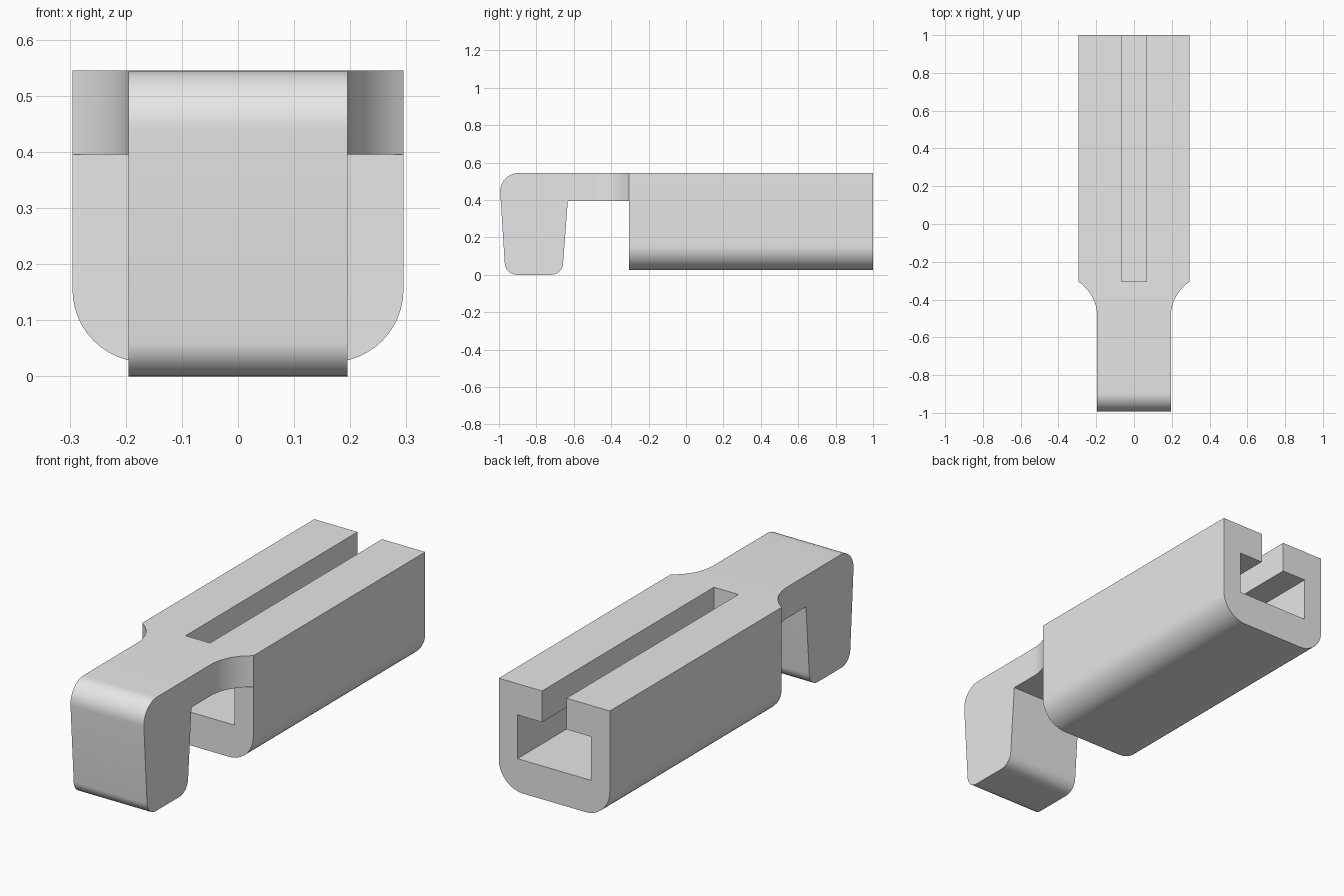
import bpy, bmesh
from math import radians, sin, cos, sqrt, tan
from mathutils import Vector

cube = bpy.data.objects.get("Cube")
if cube:
    bpy.data.objects.remove(cube, do_unlink=True)

grey = bpy.data.materials.new("light grey")
grey.use_nodes = True
colour = (0.8, 0.8, 0.8, 1)
grey.diffuse_color = colour
grey.node_tree.nodes["Principled BSDF"].inputs["Base Color"].default_value = colour

HALF_W = 0.295      # body half width
NECK = 0.195        # tongue half width
TOP, UNDER = 0.545, 0.395
FRONT, BACK = -0.305, 1.0


def rounded(corners, steps=12):
    """Outline from (u, v, radius) corners, each rounded by a tangent arc."""
    out = []
    for i, (u, v, r) in enumerate(corners):
        p = Vector((u, v))
        if r == 0:
            out.append(p)
            continue
        a = (Vector(corners[i - 1][:2]) - p).normalized()
        b = (Vector(corners[(i + 1) % len(corners)][:2]) - p).normalized()
        half = a.angle(b) / 2
        mid = (a + b).normalized()
        centre = p + mid * (r / sin(half))
        start = p + a * (r / tan(half)) - centre
        end = p + b * (r / tan(half)) - centre
        sweep = start.angle(end)
        for k in range(steps + 1):
            t = k / steps
            out.append(centre + (start * sin((1 - t) * sweep)
                                 + end * sin(t * sweep)) / sin(sweep))
    return out


def extrude(name, outline, place, lo, hi):
    """Solid from an outline; place(u, v, w) maps it into space."""
    bm = bmesh.new()
    rings = [[bm.verts.new(place(u, v, w)) for u, v in outline] for w in (lo, hi)]
    n = len(outline)
    for ring in rings:
        bm.faces.new(ring)
    for i in range(n):
        j = (i + 1) % n
        bm.faces.new((rings[0][i], rings[0][j], rings[1][j], rings[1][i]))
    bmesh.ops.recalc_face_normals(bm, faces=bm.faces)
    mesh = bpy.data.meshes.new(name)
    bm.to_mesh(mesh)
    bm.free()
    mesh.materials.append(grey)
    obj = bpy.data.objects.new(name, mesh)
    bpy.context.collection.objects.link(obj)
    bpy.ops.object.select_all(action='DESELECT')
    obj.select_set(True)
    bpy.context.view_layer.objects.active = obj
    bpy.ops.object.shade_smooth_by_angle(angle=radians(30))
    return obj


# Channel body: rounded underside, T-shaped slot running right through
half = [(HALF_W, 0.025, 0.13), (HALF_W, TOP, 0), (0.065, TOP, 0),
        (0.065, UNDER, 0), (NECK, UNDER, 0), (NECK, 0.185, 0)]
section = half + [(-x, z, r) for x, z, r in reversed(half)]
extrude("channel_body", rounded(section), lambda x, z, y: (x, y, z), FRONT, BACK)

# Tongue with the tapered hook hanging from its front end
hook = [(FRONT, TOP, 0), (-1.0, TOP, 0.1), (-0.965, 0, 0.065),
        (-0.662, 0, 0.065), (-0.632, UNDER, 0), (FRONT, UNDER, 0)]
extrude("tongue_and_hook", rounded(hook), lambda y, z, x: (x, y, z), -NECK, NECK)

# Concave shoulders widening the tongue to the body
R = 0.22
Y0 = FRONT - sqrt(R * R - (R - (HALF_W - NECK)) ** 2)
sweep = radians(90) - (radians(90) - Vector((1, 0)).angle(
    Vector((R - (HALF_W - NECK), FRONT - Y0))))
arc = [(NECK + R - R * cos(sweep * k / 16), Y0 + R * sin(sweep * k / 16))
       for k in range(17)]
for side, s in (("left", 1), ("right", -1)):
    extrude(side + "_shoulder", arc + [(NECK, FRONT)],
            lambda x, y, z: (s * x, y, z), UNDER, TOP)
